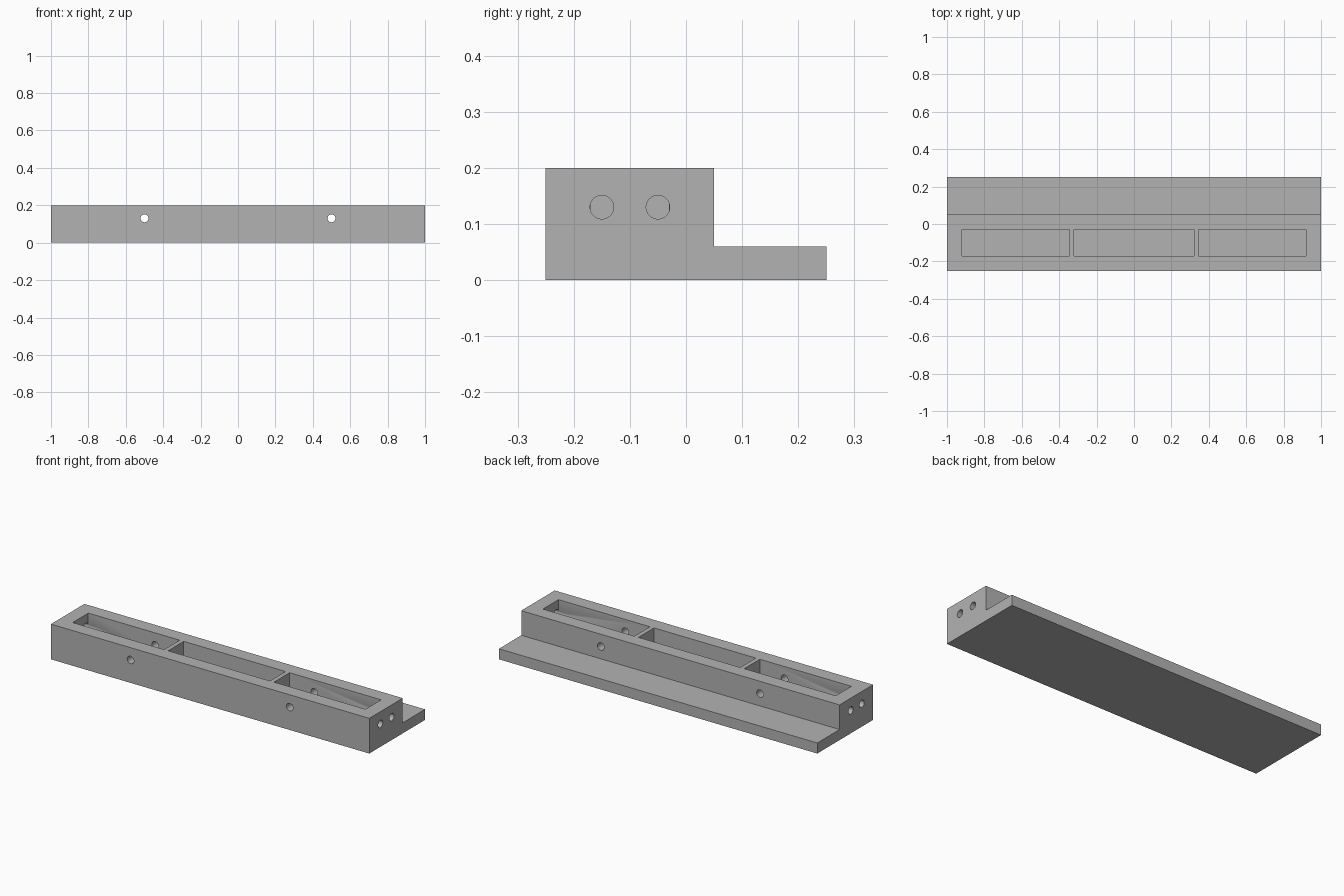
import bpy, math

cube = bpy.data.objects.get("Cube")
if cube:
    bpy.data.objects.remove(cube, do_unlink=True)

grey = bpy.data.materials.new("plain grey")
grey.use_nodes = True
colour = (0.45, 0.45, 0.45, 1)
grey.diffuse_color = colour
grey.node_tree.nodes["Principled BSDF"].inputs["Base Color"].default_value = colour


def box(name, low, high):
    bpy.ops.mesh.primitive_cube_add(size=1, location=[(a + b) / 2 for a, b in zip(low, high)])
    obj = bpy.context.object
    obj.name = name
    obj.scale = [b - a for a, b in zip(low, high)]
    bpy.ops.object.transform_apply(location=True, rotation=True, scale=True)
    return obj


def rod(name, centre, length, rotation):
    bpy.ops.mesh.primitive_cylinder_add(vertices=48, radius=0.021, depth=length,
                                        location=centre, rotation=rotation)
    obj = bpy.context.object
    obj.name = name
    return obj


def cut(target, cutter):
    mod = target.modifiers.new("cut", 'BOOLEAN')
    mod.operation = 'DIFFERENCE'
    mod.solver = 'EXACT'
    mod.object = cutter
    bpy.context.view_layer.objects.active = target
    bpy.ops.object.modifier_apply(modifier=mod.name)
    bpy.data.objects.remove(cutter, do_unlink=True)


# Stepped body: L-shaped profile extruded along x
profile = [(-0.25, 0), (0.25, 0), (0.25, 0.06), (0.05, 0.06), (0.05, 0.2), (-0.25, 0.2)]
n = len(profile)
verts = [(x, y, z) for x in (-1, 1) for y, z in profile]
faces = [list(range(n))[::-1], list(range(n, 2 * n))]
faces += [(i, (i + 1) % n, (i + 1) % n + n, i + n) for i in range(n)]
mesh = bpy.data.meshes.new("stepped_housing")
mesh.from_pydata(verts, [], faces)
mesh.materials.append(grey)
housing = bpy.data.objects.new("stepped_housing", mesh)
bpy.context.collection.objects.link(housing)

# Three open pockets separated by thin dividers
for x0, x1 in ((-0.92, -0.345), (-0.32, 0.32), (0.345, 0.92)):
    cut(housing, box("pocket_cutter", (x0, -0.17, 0.06), (x1, -0.03, 0.3)))

for side in (-1, 1):
    # Cross hole through the front and back walls
    cut(housing, rod("cross_hole_cutter", (side * 0.5, -0.1, 0.13), 0.4,
                     (math.pi / 2, 0, 0)))
    # Pair of holes through each end wall
    for y in (-0.15, -0.05):
        cut(housing, rod("end_hole_cutter", (side * 0.97, y, 0.13), 0.2,
                         (0, math.pi / 2, 0)))

# Smooth hole walls, crisp edges
bpy.ops.object.select_all(action='DESELECT')
housing.select_set(True)
bpy.context.view_layer.objects.active = housing
bpy.ops.object.shade_smooth_by_angle(angle=math.radians(30))
